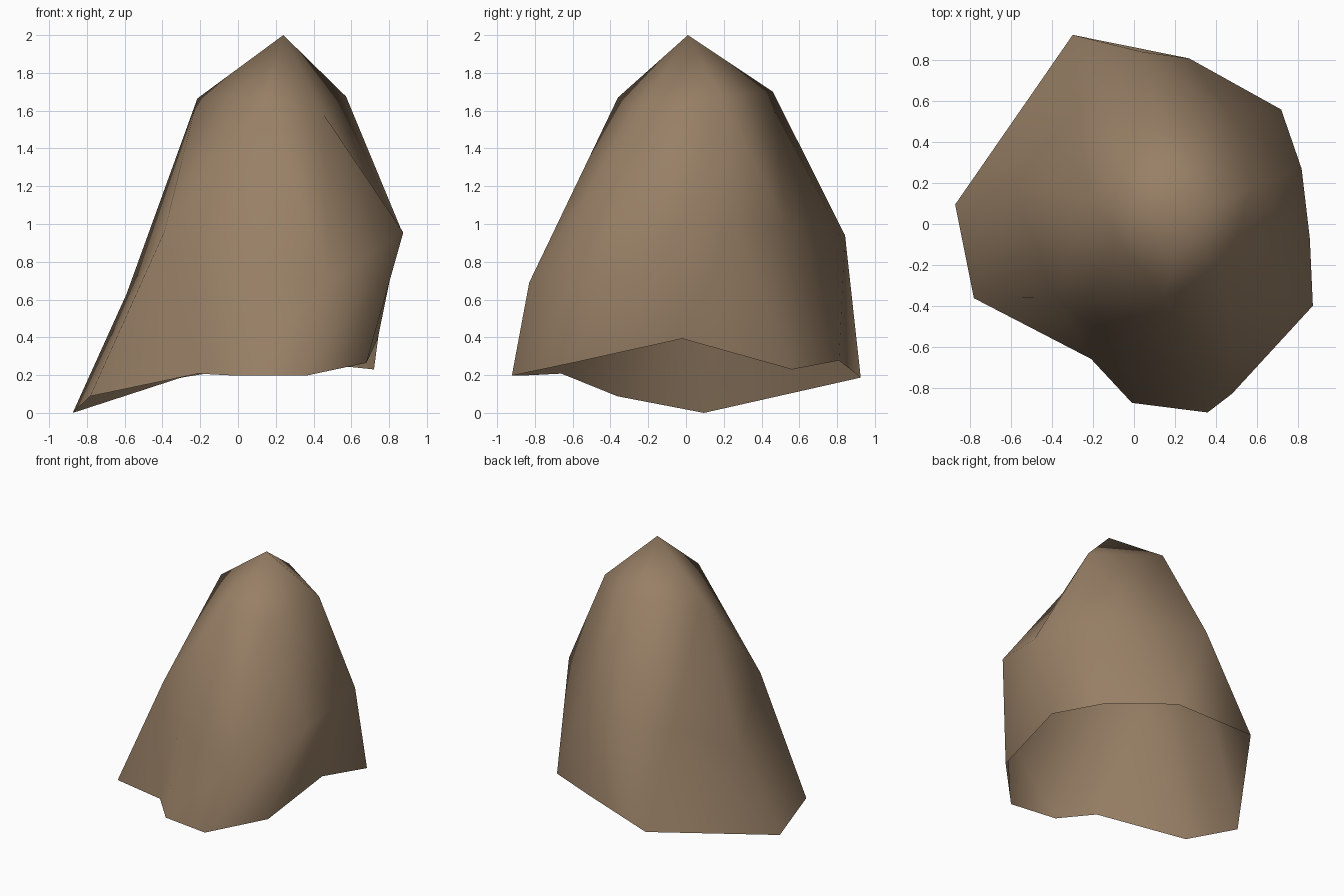
import bpy, bmesh

if "Cube" in bpy.data.objects:
    bpy.data.objects.remove(bpy.data.objects["Cube"])

# Contours of the open, tent-like shell (a warped upper half of a low-poly dome),
# each running counter-clockwise from above
APEX = (0.24, 0.01, 2.0)
SHOULDER = [(0.572, 0.18, 1.675), (0.12, 0.46, 1.70), (-0.215, 0.10, 1.665),
            (0.145, -0.36, 1.67), (0.45, -0.25, 1.585)]
WAIST = [(0.82, 0.27, 0.995), (0.47, 0.53, 0.99), (0.04, 0.842, 0.94), (-0.27, 0.57, 0.85),
         (-0.59, 0.20, 0.63), (-0.39, -0.36, 0.96), (-0.12, -0.56, 0.77),
         (0.48, -0.83, 0.69), (0.875, -0.40, 0.955), (0.86, -0.07, 0.98)]
HEM = [(0.72, 0.56, 0.23), (0.27, 0.81, 0.277), (-0.30, 0.925, 0.187), (-0.875, 0.095, 0.0),
       (-0.783, -0.363, 0.088), (-0.21, -0.66, 0.208), (-0.01, -0.875, 0.197),
       (0.36, -0.922, 0.197), (0.68, -0.60, 0.265), (0.74, -0.02, 0.393)]

bm = bmesh.new()
apex = bm.verts.new(APEX)
shoulder, waist, hem = ([bm.verts.new(p) for p in ring] for ring in (SHOULDER, WAIST, HEM))


def stitch(inner, outer, steps):
    """Triangle strip between two loops: 'o' advances the outer loop, 'i' the inner."""
    i = o = 0
    for s in steps:
        a, b = inner[i % len(inner)], outer[o % len(outer)]
        if s == "o":
            o += 1
            c = outer[o % len(outer)]
        else:
            i += 1
            c = inner[i % len(inner)]
        bm.faces.new((a, b, c))


# Peak
for k in range(5):
    bm.faces.new((apex, shoulder[k], shoulder[(k + 1) % 5]))
# Upper cone
stitch(shoulder, waist, "oio" * 5)
# Lower skirt down to the uneven hem
stitch(waist, hem, "io" * 10)

for f in bm.faces:
    f.smooth = True
mesh = bpy.data.meshes.new("pointed_shell")
bm.to_mesh(mesh)
bm.free()

# Single tan brown colour
mat = bpy.data.materials.new("tan_brown")
mat.diffuse_color = (0.313, 0.214, 0.132, 1)
mat.use_nodes = True
mat.node_tree.nodes["Principled BSDF"].inputs["Base Color"].default_value = mat.diffuse_color
mesh.materials.append(mat)
obj = bpy.data.objects.new("pointed_shell", mesh)
bpy.context.collection.objects.link(obj)
